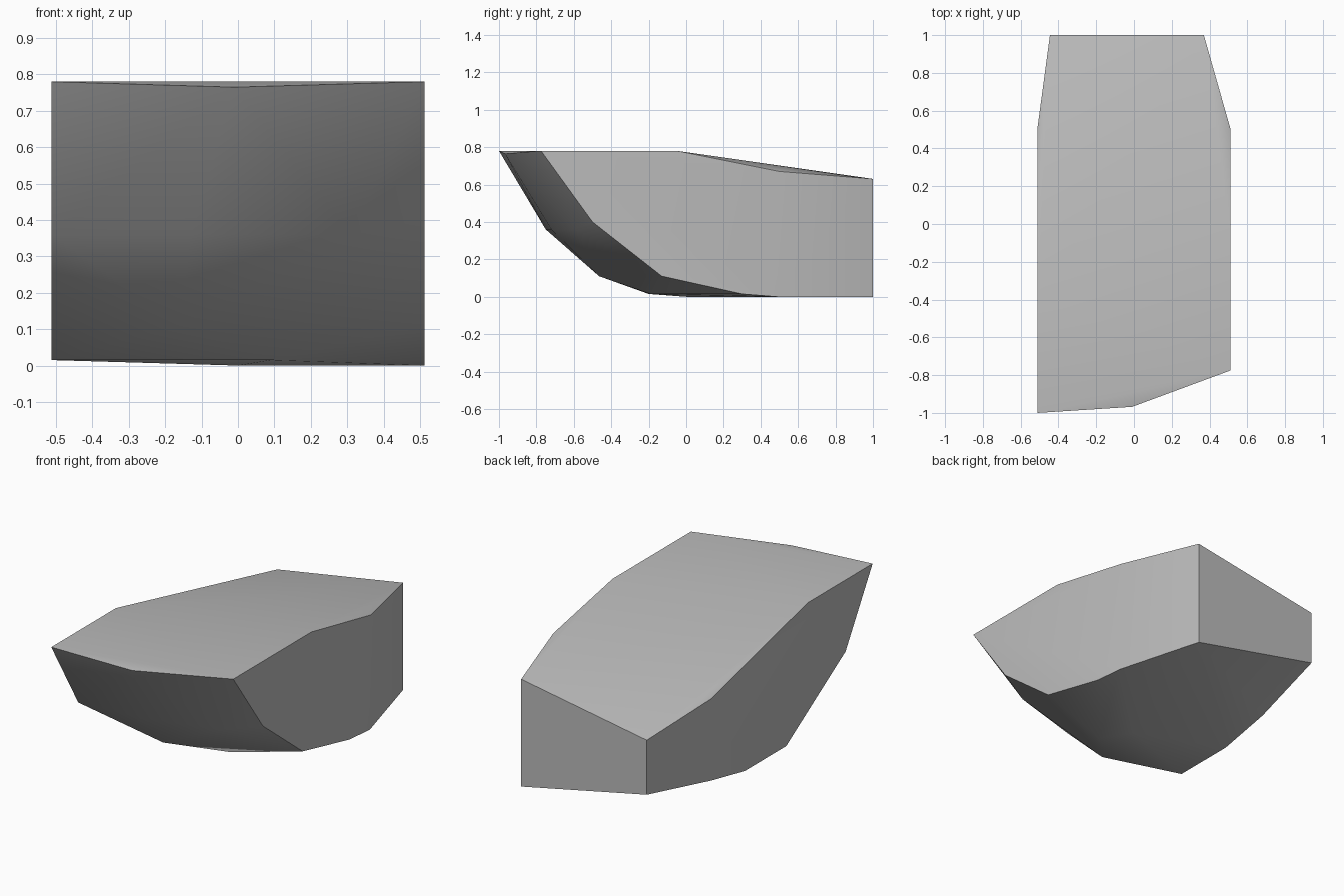
import bpy, bmesh
from math import radians

old = bpy.data.objects.get("Cube")
if old:
    bpy.data.objects.remove(old, do_unlink=True)

# One plain grey for the whole block
grey = bpy.data.materials.new("stone grey")
grey.use_nodes = True
colour = (0.5, 0.5, 0.5, 1)
grey.diffuse_color = colour
grey.node_tree.nodes["Principled BSDF"].inputs["Base Color"].default_value = colour

W = 0.512  # half width

# Side outlines (y, z): front curve, underside, then the top edge
left_side = [(-0.775, 0.78), (-0.5, 0.4), (-0.13, 0.11), (0.3, 0.015),
             (0.49, 0), (0.5, 0.67), (-0.05, 0.78)]
right_side = [(-1, 0.78), (-0.75, 0.36), (-0.2, 0.015), (0.18, 0.015),
              (0.5, 0.08), (0.5, 0.56), (-0.4, 0.78)]

# Bulge points of the curved front and underside
bulge = [(-0.01, -0.968, 0.765), (-0.13, -0.72, 0.36), (0.31, -0.59, 0.36),
         (-0.16, -0.465, 0.11), (0.09, -0.19, 0.015), (0, 0, 0)]

# Tapered back wall, lower and raised on one side
back = [(0.37, 1, 0), (0.37, 1, 0.63), (-0.445, 1, 0.17), (-0.445, 1, 0.49)]

points = [(W, y, z) for y, z in left_side] + [(-W, y, z) for y, z in right_side]

# Wrap all the outlines in one convex skin
bm = bmesh.new()
for p in points + bulge + back:
    bm.verts.new(p)
hull = bmesh.ops.convex_hull(bm, input=bm.verts)
loose = {v for v in hull["geom_interior"] + hull["geom_unused"]
         if isinstance(v, bmesh.types.BMVert)}
bmesh.ops.delete(bm, geom=list(loose), context='VERTS')
bmesh.ops.dissolve_limit(bm, angle_limit=radians(0.5), verts=bm.verts, edges=bm.edges)
bmesh.ops.recalc_face_normals(bm, faces=bm.faces)

mesh = bpy.data.meshes.new("stone_block")
bm.to_mesh(mesh)
bm.free()
mesh.materials.append(grey)
block = bpy.data.objects.new("stone_block", mesh)
bpy.context.collection.objects.link(block)

# Soft shading across the curved faces, crisp outer edges
bpy.context.view_layer.objects.active = block
block.select_set(True)
bpy.ops.object.shade_smooth_by_angle(angle=radians(30))
